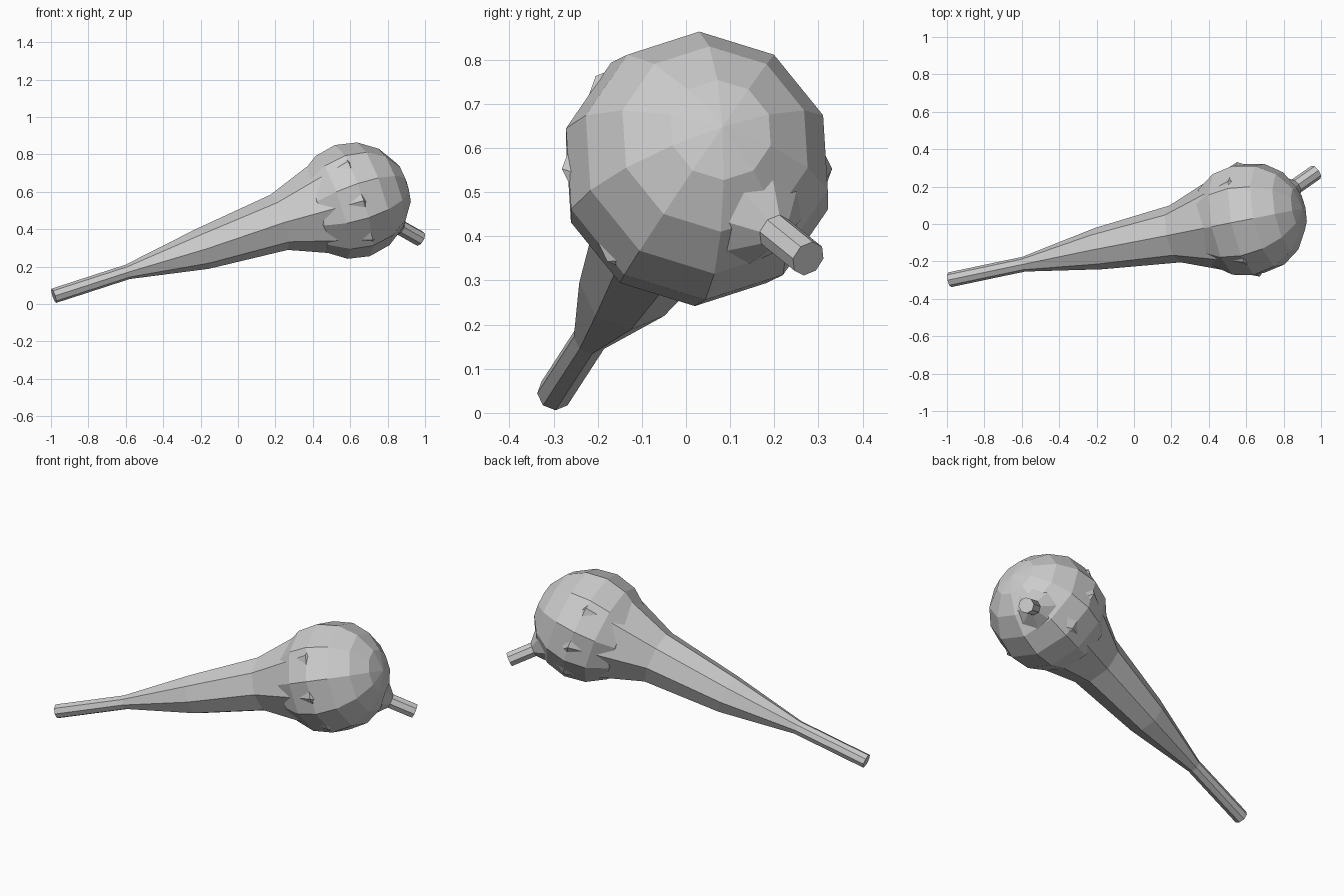
import bpy, bmesh, math
from mathutils import Vector

if "Cube" in bpy.data.objects:
    bpy.data.objects.remove(bpy.data.objects["Cube"])

NECK = Vector((0.934, 0.185, 0.306)).normalized()   # axis of the neck
STEM = Vector((0.745, 0.52, -0.42)).normalized()    # axis of the short stem
C = Vector((0.612, 0.025, 0.553))                   # bulb centre


def finish(name, bm):
    bmesh.ops.recalc_face_normals(bm, faces=bm.faces)
    me = bpy.data.meshes.new(name)
    bm.to_mesh(me)
    bm.free()
    ob = bpy.data.objects.new(name, me)
    bpy.context.collection.objects.link(ob)
    return ob


def tube(name, rings, sides):
    """Skin a row of (centre, axis, radius) rings and cap both ends."""
    bm = bmesh.new()
    loops = []
    for centre, axis, radius in rings:
        u = Vector((0, 0, 1)).cross(axis).normalized()
        v = axis.cross(u)
        loops.append([bm.verts.new(Vector(centre) + radius * (math.cos(a) * u + math.sin(a) * v))
                      for a in (2 * math.pi * i / sides for i in range(sides))])
    for a, b in zip(loops, loops[1:]):
        for i in range(sides):
            j = (i + 1) % sides
            bm.faces.new((a[i], a[j], b[j], b[i]))
    bm.faces.new(loops[0])
    bm.faces.new(loops[-1])
    return finish(name, bm)


# Tapered neck swelling into the bulb, then pinching out to the stem
tube("neck_and_stem", [
    ((-0.985, -0.298, 0.044), NECK, 0.04),
    ((-0.59, -0.215, 0.172), NECK, 0.04),
    ((-0.19, -0.132, 0.295), NECK, 0.112),
    ((0.22, -0.053, 0.437), NECK, 0.155),
    (C, NECK, 0.312),
    (C + 0.25 * STEM, STEM, 0.14),
    (C + 0.34 * STEM, STEM, 0.042),
    (C + 0.485 * STEM, STEM, 0.042),
], 8)

# Faceted round bulb, its pole along the neck axis
bm = bmesh.new()
bmesh.ops.create_uvsphere(bm, u_segments=10, v_segments=8, radius=0.312)
bulb = finish("bulb", bm)
bulb.rotation_euler = NECK.to_track_quat('Z', 'Y').to_euler()
bulb.location = C
